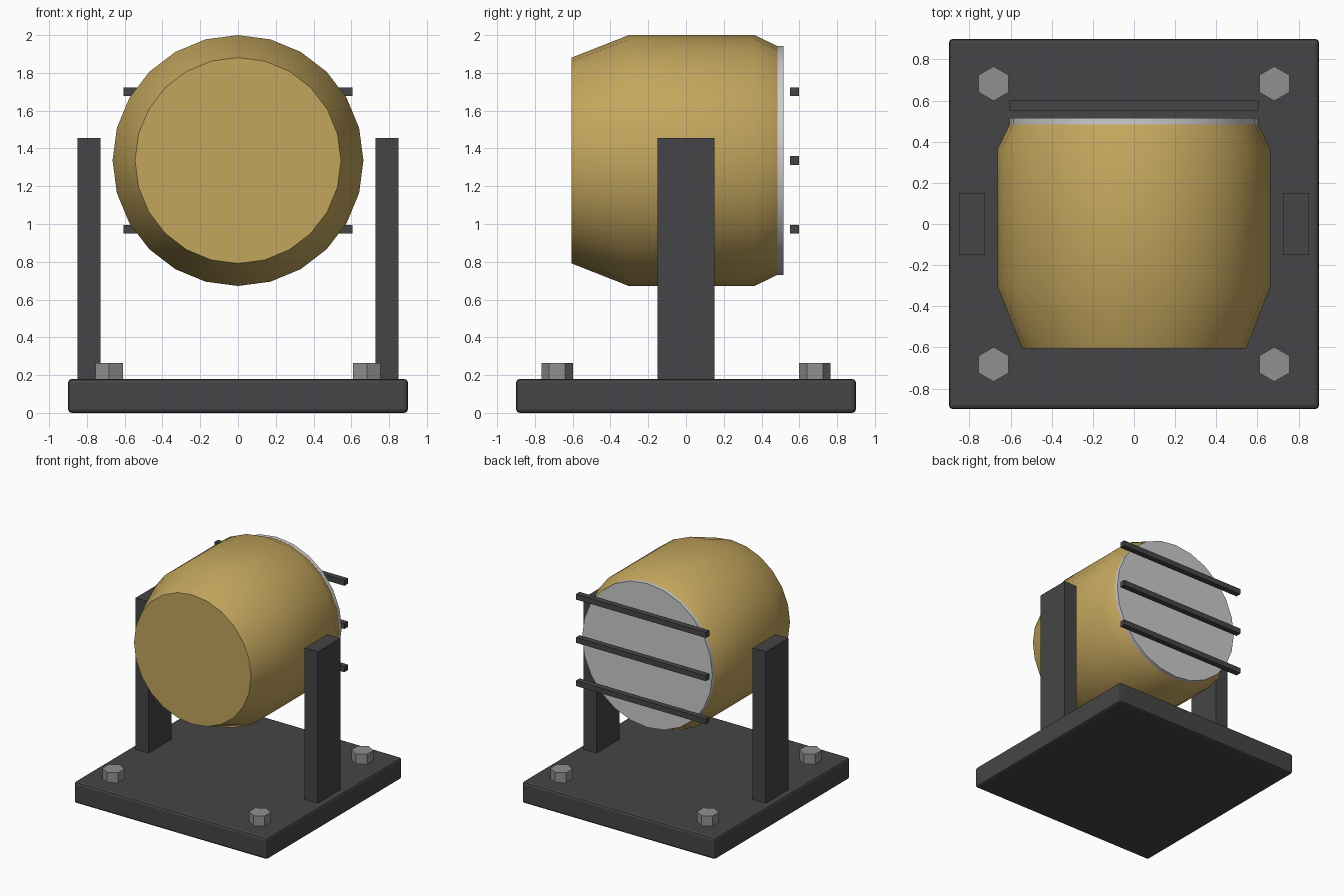
import bpy, bmesh, math
from mathutils import Matrix

if "Cube" in bpy.data.objects:
    bpy.data.objects.remove(bpy.data.objects["Cube"])


def material(name, rgb):
    m = bpy.data.materials.new(name)
    m.diffuse_color = (*rgb, 1)
    m.use_nodes = True
    m.node_tree.nodes["Principled BSDF"].inputs["Base Color"].default_value = m.diffuse_color
    return m


DARK = material("dark_metal", (0.06, 0.06, 0.063))
GOLD = material("ochre_paint", (0.55, 0.38, 0.11))
LENS = material("pale_glass", (0.72, 0.72, 0.70))
STEEL = material("bolt_steel", (0.28, 0.28, 0.27))


def finish(bm, name, mat):
    bmesh.ops.recalc_face_normals(bm, faces=bm.faces)
    me = bpy.data.meshes.new(name)
    bm.to_mesh(me)
    bm.free()
    ob = bpy.data.objects.new(name, me)
    bpy.context.collection.objects.link(ob)
    me.materials.append(mat)
    return ob


def box(name, center, size, mat):
    bm = bmesh.new()
    bmesh.ops.create_cube(bm, size=1, matrix=Matrix.Translation(center) @ Matrix.Diagonal((*size, 1)))
    return finish(bm, name, mat)


def turned(name, profile, z, mat, sides=24):
    """Capped solid around the y axis from (y, radius) points."""
    bm = bmesh.new()
    rings = []
    for y, r in profile:
        rings.append([bm.verts.new((r * math.sin(a), y, z + r * math.cos(a)))
                      for a in (2 * math.pi * i / sides for i in range(sides))])
    for a, b in zip(rings, rings[1:]):
        for i in range(sides):
            j = (i + 1) % sides
            bm.faces.new((a[i], a[j], b[j], b[i]))
    bm.faces.new(rings[0])
    bm.faces.new(rings[-1])
    ob = finish(bm, name, mat)
    bpy.ops.object.select_all(action='DESELECT')
    ob.select_set(True)
    bpy.context.view_layer.objects.active = ob
    bpy.ops.object.shade_smooth_by_angle(angle=math.radians(32))
    return ob


# Base plate with softened edges
base = box("base_plate", (0, 0, 0.09), (1.8, 1.8, 0.18), DARK)
bev = base.modifiers.new("bevel", 'BEVEL')
bev.width = 0.02
bev.segments = 2

# Upright posts either side of the lamp
for side, s in (("left", -1), ("right", 1)):
    box(f"{side}_post", (s * 0.788, 0, 0.815), (0.121, 0.302, 1.28), DARK)

# Lamp housing and lens
AXIS_Z = 1.336
turned("lamp_housing", [(-0.605, 0.545), (-0.303, 0.664), (0.363, 0.664), (0.485, 0.605)], AXIS_Z, GOLD)
turned("lens", [(0.484, 0.606), (0.515, 0.606)], AXIS_Z, LENS)

# Guard bars across the lens
for i in (-1, 0, 1):
    box(f"guard_bar_{i + 2}", (0, 0.575, AXIS_Z + i * 0.364), (1.21, 0.048, 0.046), DARK)

# Hexagonal bolts at the corners
n = 0
for x in (-0.682, 0.682):
    for y in (-0.682, 0.682):
        n += 1
        bm = bmesh.new()
        bmesh.ops.create_cone(bm, cap_ends=True, segments=6, radius1=0.084, radius2=0.084, depth=0.09,
                              matrix=Matrix.Translation((x, y, 0.22)))
        # points of the hexagon lie along y
        top = max(v.co.y - y for v in bm.verts)
        if top < 0.08:
            bmesh.ops.rotate(bm, verts=bm.verts, cent=(x, y, 0), matrix=Matrix.Rotation(math.pi / 6, 3, 'Z'))
        finish(bm, f"bolt_{n}", STEEL)
